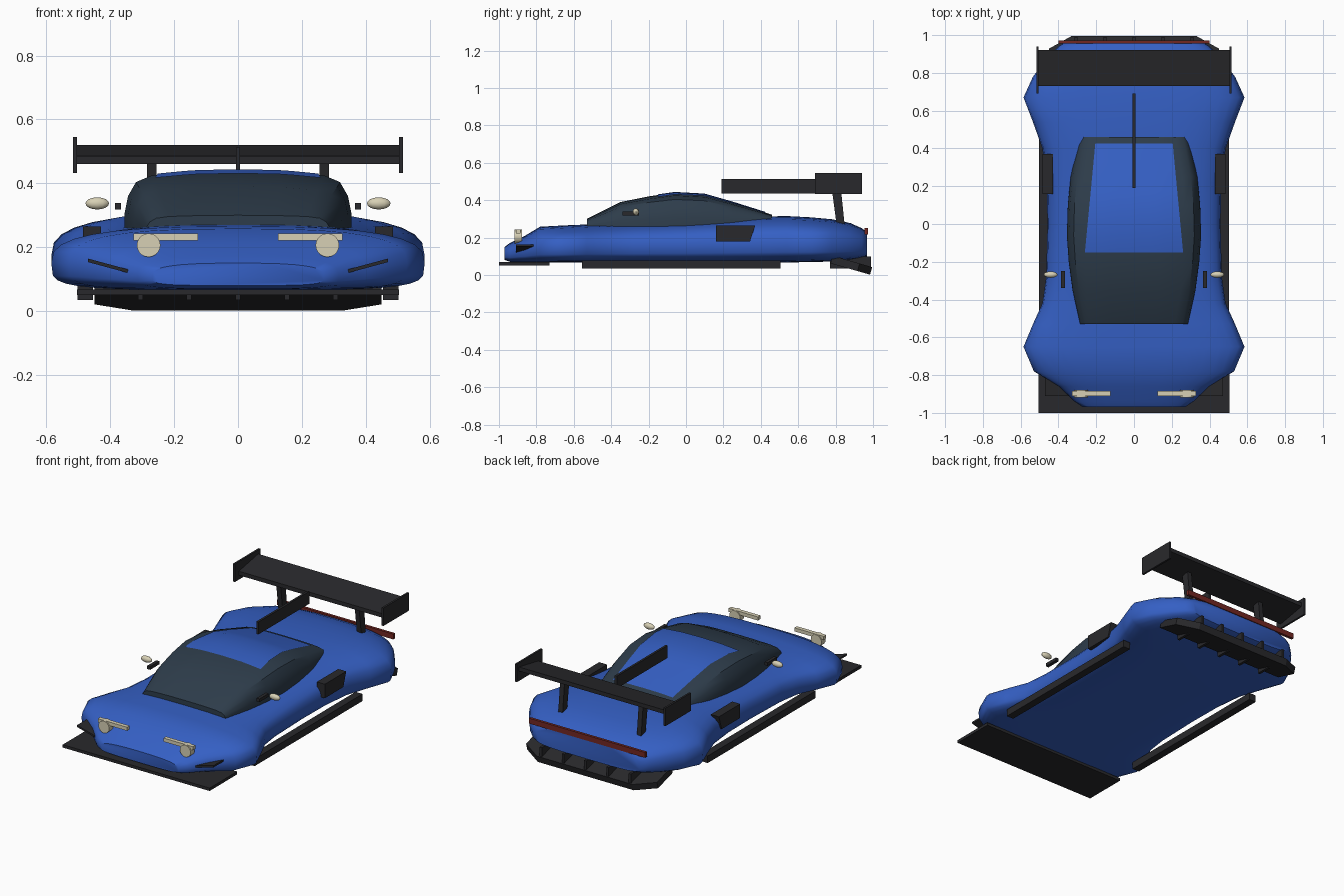
import bpy, bmesh, math
from mathutils import Matrix, Vector

if "Cube" in bpy.data.objects:
    bpy.data.objects.remove(bpy.data.objects["Cube"])


def material(name, rgb):
    m = bpy.data.materials.new(name)
    m.diffuse_color = (*rgb, 1)
    m.use_nodes = True
    m.node_tree.nodes["Principled BSDF"].inputs["Base Color"].default_value = m.diffuse_color
    return m


BLUE = material("blue_paint", (0.035, 0.115, 0.55))
GLASS = material("tinted_glass", (0.027, 0.046, 0.07))
DARK = material("dark_trim", (0.022, 0.022, 0.025))
CREAM = material("cream_lamp", (0.68, 0.63, 0.46))
RED = material("red_lamp", (0.17, 0.02, 0.016))


def finish(name, bm, mat, smooth=None):
    bmesh.ops.recalc_face_normals(bm, faces=bm.faces)
    me = bpy.data.meshes.new(name)
    bm.to_mesh(me)
    bm.free()
    me.materials.append(mat)
    ob = bpy.data.objects.new(name, me)
    bpy.context.collection.objects.link(ob)
    if smooth:
        bpy.ops.object.select_all(action='DESELECT')
        ob.select_set(True)
        bpy.context.view_layer.objects.active = ob
        bpy.ops.object.shade_smooth_by_angle(angle=math.radians(smooth))
    return ob


def loft(name, rings, mat, smooth):
    """Skin closed rings of equal point count and cap both ends."""
    bm = bmesh.new()
    rows = [[bm.verts.new(p) for p in r] for r in rings]
    n = len(rows[0])
    for a, b in zip(rows, rows[1:]):
        for i in range(n):
            j = (i + 1) % n
            bm.faces.new((a[i], a[j], b[j], b[i]))
    bm.faces.new(rows[0])
    bm.faces.new(rows[-1])
    return finish(name, bm, mat, smooth)


def prism(name, a, b, mat):
    """Solid between two matching outlines."""
    return loft(name, [a, b], mat, None)


def box(name, x, y, z, mat):
    return prism(name, [(x[0], y[0], h) for h in z] + [(x[0], y[1], h) for h in z[::-1]],
                 [(x[1], y[0], h) for h in z] + [(x[1], y[1], h) for h in z[::-1]], mat)


def side_prism(name, yz, x0, x1, mat):
    return prism(name, [(x0, *p) for p in yz], [(x1, *p) for p in yz], mat)


def interp(table, t):
    for p, q in zip(table, table[1:]):
        if t <= q[0]:
            f = max(0, (t - p[0]) / (q[0] - p[0]))
            return [a + (b - a) * f for a, b in zip(p[1:], q[1:])]
    return table[-1][1:]


# Body shell: y, half width, bottom, top
BODY = [(-0.97, 0.27, 0.08, 0.15), (-0.94, 0.315, 0.07, 0.172), (-0.86, 0.40, 0.068, 0.21),
        (-0.78, 0.53, 0.066, 0.258), (-0.65, 0.585, 0.066, 0.265), (-0.53, 0.535, 0.066, 0.27),
        (-0.42, 0.485, 0.066, 0.274), (-0.28, 0.465, 0.066, 0.28), (0, 0.458, 0.066, 0.29),
        (0.22, 0.463, 0.066, 0.302), (0.4, 0.485, 0.066, 0.312), (0.54, 0.535, 0.067, 0.315),
        (0.67, 0.585, 0.069, 0.308), (0.78, 0.535, 0.072, 0.298), (0.88, 0.46, 0.08, 0.277),
        (0.94, 0.40, 0.09, 0.25), (0.967, 0.36, 0.1, 0.23)]


def body_ring(y, w, lo, hi, n=32):
    mid, pts = lo + (hi - lo) * 0.43, []
    for i in range(n):
        t = 2 * math.pi * i / n
        c, s = math.cos(t), math.sin(t)
        e = 2 / 2.8 if s >= 0 else 2 / 4.5
        h = hi - mid if s >= 0 else mid - lo
        pts.append((w * math.copysign(abs(c) ** e, c), y, mid + h * math.copysign(abs(s) ** e, s)))
    return pts


loft("body", [body_ring(*r) for r in BODY], BLUE, 45)

# Cabin glass: y, half width, top height; PROFILE gives height fraction across
CABIN = [(-0.53, 0.285, 0.30), (-0.35, 0.325, 0.39), (-0.2, 0.345, 0.42), (-0.06, 0.355, 0.44),
         (0.1, 0.35, 0.431), (0.25, 0.335, 0.388), (0.46, 0.29, 0.322)]
PROFILE = [(0, 1), (0.4, 0.985), (0.76, 0.92), (0.9, 0.81), (0.97, 0.58), (1, 0.3), (1.001, 0)]
BASE = 0.25


def cabin_ring(y, w, top):
    half = [(u * w, y, BASE + v * (top - BASE)) for u, v in PROFILE]
    return [(-x, y, z) for x, y, z in half[:0:-1]] + half


loft("cabin_glass", [cabin_ring(*r) for r in CABIN], GLASS, 35)

# Painted roof panel following the cabin surface
bm = bmesh.new()
rows = []
for y in (-0.15, -0.06, 0.02, 0.1, 0.175, 0.25, 0.34, 0.425):
    half = 0.26 - 0.055 * (y + 0.15) / 0.575
    w, top = interp(CABIN, y)
    row = []
    for i in range(-6, 7):
        x = half * i / 6
        v = interp(PROFILE, abs(x) / w)[0]
        row.append(bm.verts.new((x, y, BASE + v * (top - BASE) + 0.004)))
    rows.append(row)
for a, b in zip(rows, rows[1:]):
    for i in range(12):
        bm.faces.new((a[i], a[i + 1], b[i + 1], b[i]))
finish("roof_panel", bm, BLUE, 35)

# Roof fin and rear wing
box("roof_fin", (-0.007, 0.007), (0.19, 0.69), (0.435, 0.512), DARK)
side_prism("rear_wing", [(0.73, 0.46), (0.73, 0.485), (0.92, 0.52), (0.92, 0.495)], -0.51, 0.51, DARK)

# Front splitter, rear lamp bar
box("front_splitter", (-0.505, 0.505), (-1, -0.73), (0.05, 0.068), DARK)
box("rear_lamp_bar", (-0.4, 0.4), (0.955, 0.972), (0.217, 0.25), RED)

# Diffuser: tilted slab with chamfered rear corners, and fins
outline = [(-0.45, -0.11), (0.45, -0.11), (0.45, 0.04), (0.33, 0.11), (-0.33, 0.11), (-0.45, 0.04)]
tilt = Matrix.Translation((0, 0.884, 0.052)) @ Matrix.Rotation(math.radians(-16), 4, 'X')
prism("diffuser", *[[tilt @ Vector((x, y, h)) for x, y in outline] for h in (-0.021, 0.021)], DARK)
for i in range(-2, 3):
    x = i * 0.153
    box("diffuser_fin", (x - 0.008, x + 0.008), (0.77, 0.99), (0.034, 0.1), DARK)

# Paired parts
for s, side in ((-1, "left"), (1, "right")):
    box(side + "_wing_endplate", (s * 0.505, s * 0.517), (0.69, 0.94), (0.433, 0.545), DARK)
    side_prism(side + "_wing_strut", [(0.805, 0.27), (0.848, 0.27), (0.825, 0.49), (0.777, 0.48)],
               s * 0.255, s * 0.285, DARK)
    box(side + "_side_skirt", (s * 0.455, s * 0.503), (-0.555, 0.505), (0.034, 0.078), DARK)
    side_prism(side + "_side_vent", [(0.16, 0.265), (0.37, 0.265), (0.342, 0.178), (0.16, 0.178)],
               s * 0.43, s * 0.485, DARK)
    # Corner winglet rising outward
    flat = [(0.30, -0.91), (0.47, -0.91), (0.47, -0.81), (0.40, -0.83)]
    prism(side + "_front_winglet", *[[(s * x, y, 0.118 + (x - 0.34) * 0.27 + h) for x, y in flat]
                                     for h in (0, 0.011)], DARK)
    # Headlamp disc and bar
    bm = bmesh.new()
    bmesh.ops.create_cone(bm, cap_ends=True, segments=20, radius1=0.037, radius2=0.037, depth=0.04,
                          matrix=Matrix.Translation((s * 0.28, -0.898, 0.206))
                          @ Matrix.Rotation(math.pi / 2, 4, 'X'))
    finish(side + "_headlamp", bm, CREAM, 40)
    box(side + "_headlamp_bar", (s * 0.125, s * 0.327), (-0.91, -0.885), (0.221, 0.243), CREAM)
    # Mirror and its mount
    bm = bmesh.new()
    bmesh.ops.create_uvsphere(bm, u_segments=12, v_segments=8, radius=1,
                              matrix=Matrix.Translation((s * 0.441, -0.268, 0.337))
                              @ Matrix.Diagonal((0.037, 0.017, 0.019, 1)))
    finish(side + "_mirror", bm, CREAM, 40)
    box(side + "_mirror_mount", (s * 0.366, s * 0.386), (-0.34, -0.25), (0.318, 0.338), DARK)
